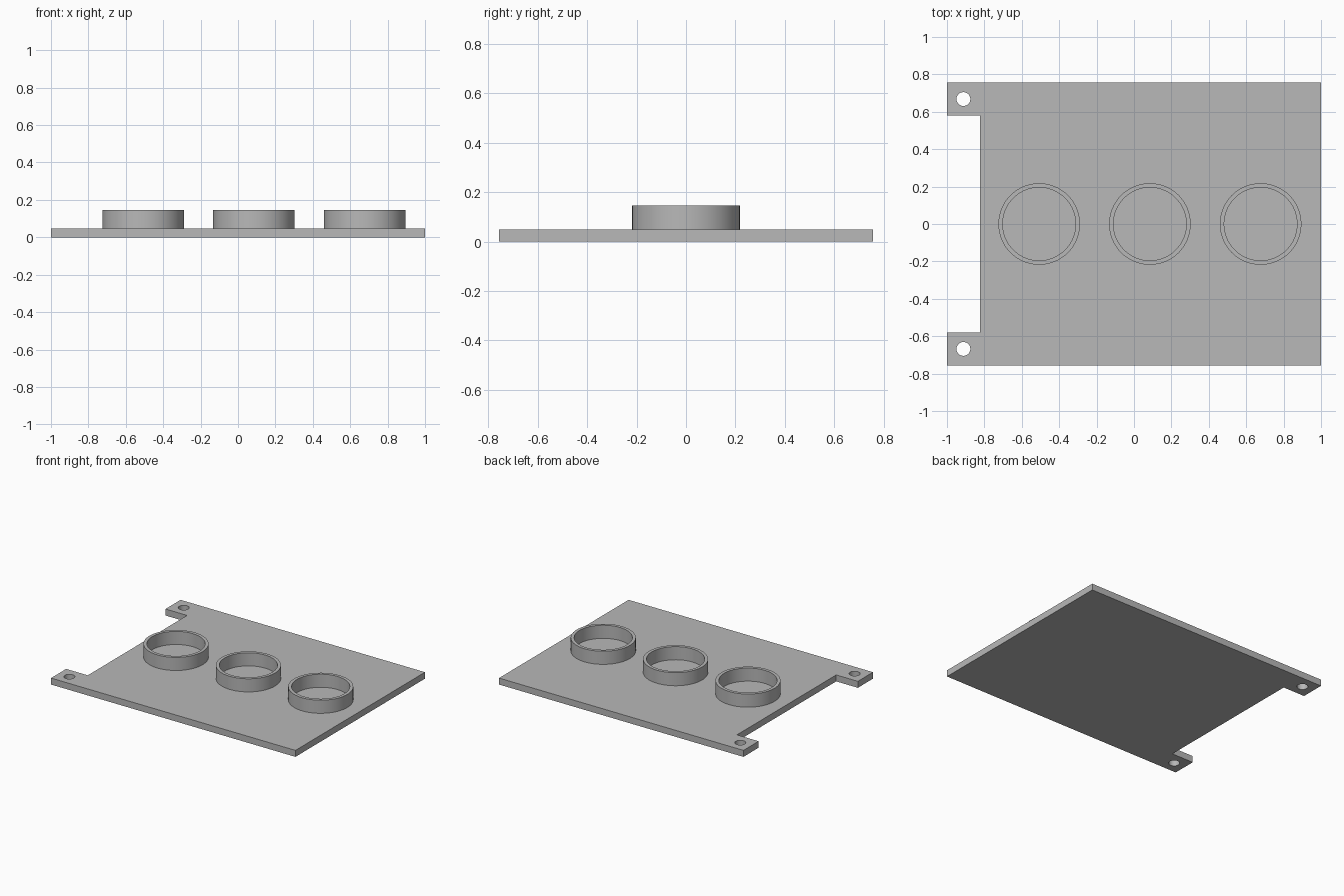
import bpy
import bmesh
from math import cos, sin, pi, radians
from mathutils import Vector

cube = bpy.data.objects.get("Cube")
if cube:
    bpy.data.objects.remove(cube, do_unlink=True)

# Single flat grey
grey = bpy.data.materials.new("plain grey")
grey.use_nodes = True
colour = (0.48, 0.48, 0.48, 1)
grey.diffuse_color = colour
grey.node_tree.nodes["Principled BSDF"].inputs["Base Color"].default_value = colour


def circle(x, y, radius, sides=64):
    return [(x + radius * cos(2 * pi * i / sides), y + radius * sin(2 * pi * i / sides))
            for i in range(sides)]


def extruded(name, loops, bottom, top):
    """Fill an outline with holes and extrude it upward into a solid."""
    bm = bmesh.new()
    edges = []
    for loop in loops:
        verts = [bm.verts.new((x, y, bottom)) for x, y in loop]
        edges += [bm.edges.new((a, b)) for a, b in zip(verts, verts[1:] + verts[:1])]
    bmesh.ops.triangle_fill(bm, use_beauty=True, use_dissolve=False,
                            edges=edges, normal=Vector((0, 0, 1)))
    result = bmesh.ops.extrude_face_region(bm, geom=bm.faces[:])
    moved = [g for g in result["geom"] if isinstance(g, bmesh.types.BMVert)]
    bmesh.ops.translate(bm, verts=moved, vec=(0, 0, top - bottom))
    bmesh.ops.recalc_face_normals(bm, faces=bm.faces[:])
    mesh = bpy.data.meshes.new(name)
    bm.to_mesh(mesh)
    bm.free()
    mesh.materials.append(grey)
    obj = bpy.data.objects.new(name, mesh)
    bpy.context.collection.objects.link(obj)
    bpy.ops.object.select_all(action="DESELECT")
    obj.select_set(True)
    bpy.context.view_layer.objects.active = obj
    bpy.ops.object.shade_smooth_by_angle(angle=radians(30))
    return obj


# Base plate: notched on the right side, with a hole in each corner tab
half_depth, thickness = 0.757, 0.048
notch_x, notch_y = -0.823, 0.58
half = [(1, half_depth), (-1, half_depth), (-1, notch_y), (notch_x, notch_y)]
outline = half + [(x, -y) for x, y in reversed(half)]
holes = [circle(-0.912, side * 0.668, 0.037, 48) for side in (1, -1)]
extruded("base_plate", [outline] + holes, 0, thickness)

# Three raised rings, rooted slightly inside the plate
for label, x in (("right", -0.507), ("middle", 0.085), ("left", 0.677)):
    extruded(label + "_ring", [circle(x, 0, 0.218), circle(x, 0, 0.195)],
             thickness - 0.01, 0.145)
